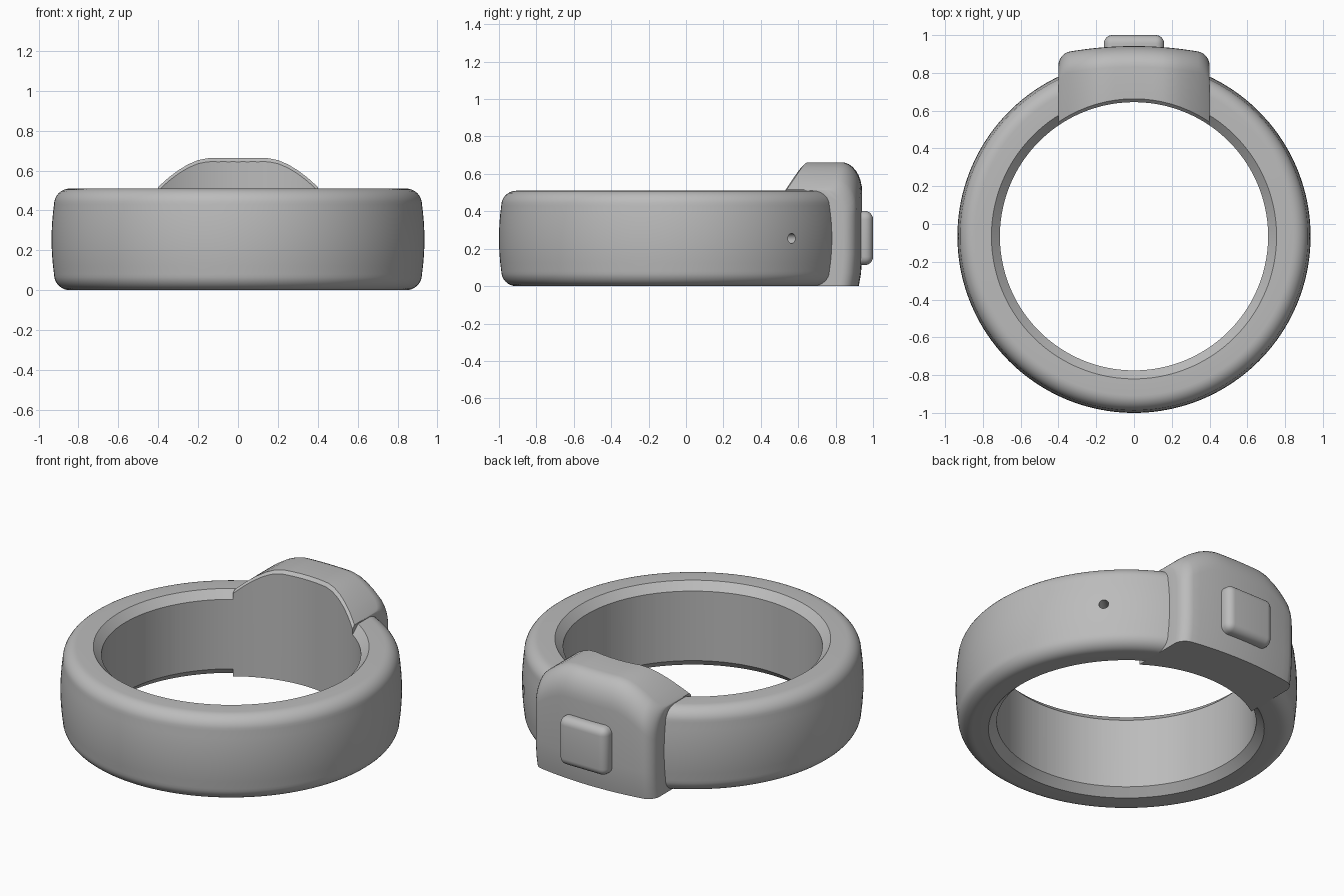
import bpy, bmesh, math
from mathutils import Matrix, Vector

if "Cube" in bpy.data.objects:
    bpy.data.objects.remove(bpy.data.objects["Cube"], do_unlink=True)

grey = bpy.data.materials.new("plain grey")
grey.use_nodes = True
grey.diffuse_color = (0.5, 0.5, 0.5, 1)
grey.node_tree.nodes["Principled BSDF"].inputs["Base Color"].default_value = (0.5, 0.5, 0.5, 1)

CY = -0.065          # band centre in y
R_OUT, R_BORE, HEIGHT = 0.935, 0.71, 0.51
SEGS = 160


def finish(name, bm):
    bmesh.ops.recalc_face_normals(bm, faces=bm.faces)
    me = bpy.data.meshes.new(name)
    bm.to_mesh(me)
    bm.free()
    ob = bpy.data.objects.new(name, me)
    bpy.context.collection.objects.link(ob)
    me.materials.append(grey)
    return ob


def loft(name, sections, closed):
    """Skin equal-length point loops; cap the ends unless closed."""
    bm = bmesh.new()
    rows = [[bm.verts.new(p) for p in s] for s in sections]
    n = len(rows[0])
    for i in range(len(rows) - (0 if closed else 1)):
        a, b = rows[i], rows[(i + 1) % len(rows)]
        for j in range(n):
            k = (j + 1) % n
            bm.faces.new((a[j], a[k], b[k], b[j]))
    if not closed:
        bm.faces.new(rows[0])
        bm.faces.new(rows[-1])
    return finish(name, bm)


def rod(name, radius, depth, matrix, segs):
    bm = bmesh.new()
    bmesh.ops.create_cone(bm, cap_ends=True, segments=segs, radius1=radius,
                          radius2=radius, depth=depth, matrix=matrix)
    return finish(name, bm)


def boolean(ob, tool, operation):
    mod = ob.modifiers.new(operation.title(), 'BOOLEAN')
    mod.operation, mod.solver, mod.object = operation, 'EXACT', tool
    bpy.context.view_layer.objects.active = ob
    bpy.ops.object.modifier_apply(modifier=mod.name)
    bpy.data.objects.remove(tool, do_unlink=True)


# Band profile: barrelled outside, rounded corners, chamfered inner rims
def band_profile():
    fil, half = 0.08, HEIGHT / 2
    upper = []
    for i in range(5):                       # barrel, middle to shoulder
        z = (half - fil) * i / 4
        upper.append((R_OUT - 0.4 * z * z, z))
    r0 = upper[-1][0]
    for i in range(1, 9):                    # rounded shoulder
        a = math.pi / 2 * i / 8
        upper.append((r0 - fil * (1 - math.cos(a)), half - fil + fil * math.sin(a)))
    upper += [(0.755, half), (0.69, half - 0.065)]
    lower = [(r, -z) for r, z in upper[:0:-1]]
    return [(r, z + half) for r, z in lower + upper]


profile = band_profile()
sections = []
for i in range(SEGS):
    a = math.tau * i / SEGS
    sections.append([(r * math.cos(a), CY + r * math.sin(a), z) for r, z in profile])
band = loft("band", sections, True)


# Housing: cross-sections in y-z swept across x
def top_height(x):
    t = min(max((abs(x) - 0.15) / 0.25, 0), 1)
    return 0.662 - 0.145 * t ** 1.7


def back_face(x):
    t = min(max((abs(x) - 0.34) / 0.06, 0), 1)
    return 0.942 - 0.25 * x * x - 0.06 * (1 - math.sqrt(1 - t * t))


def housing_section(x):
    top, back = top_height(x), back_face(x)
    inner = CY + math.sqrt(R_BORE ** 2 - x * x)
    fy, fz = min(0.11, back - inner - 0.05), 0.16
    pts = [(inner - 0.03, 0), (back - 0.018, 0), (back - 0.006, 0.07), (back, 0.17)]
    for i in range(9):
        a = math.pi / 2 * i / 8
        pts.append((back - fy * (1 - math.cos(a)), top - fz + fz * math.sin(a)))
    pts += [(inner + 0.018, top), (inner - 0.03, top - 0.048)]
    return [(x, y, z) for y, z in pts]


half_xs = [0.05 * i for i in range(7)] + [0.34 + 0.06 * math.sin(math.pi / 2 * i / 6) for i in range(7)]
xs = [-x for x in half_xs[:0:-1]] + half_xs
housing = loft("housing", [housing_section(x) for x in xs], False)
boolean(band, housing, 'UNION')

# Straight bore through band and housing
bore = rod("bore_cutter", R_BORE, 2, Matrix.Translation((0, CY, 0.3)), SEGS)
boolean(band, bore, 'DIFFERENCE')

# Small radial pin hole in the left side
ang = math.atan2(0.63, 0.69)
out = Vector((math.cos(ang), math.sin(ang), 0))
place = Matrix.Translation(Vector((0, CY, 0.255)) + out * 0.9) @ out.to_track_quat('Z', 'Y').to_matrix().to_4x4()
boolean(band, rod("pin_hole_cutter", 0.027, 0.2, place, 24), 'DIFFERENCE')

# Push button on the back of the housing
bm = bmesh.new()
bmesh.ops.create_cube(bm, size=1, matrix=Matrix.Translation((0, 0.93, 0.257)) @ Matrix.Diagonal((0.32, 0.14, 0.29, 1)))
bmesh.ops.bevel(bm, geom=bm.edges[:], offset=0.045, segments=6, profile=0.5, affect='EDGES')
button = finish("button", bm)

# Smooth shading with crisp edges
for ob in (band, button):
    bpy.ops.object.select_all(action='DESELECT')
    ob.select_set(True)
    bpy.context.view_layer.objects.active = ob
    bpy.ops.object.shade_smooth_by_angle(angle=math.radians(32))
